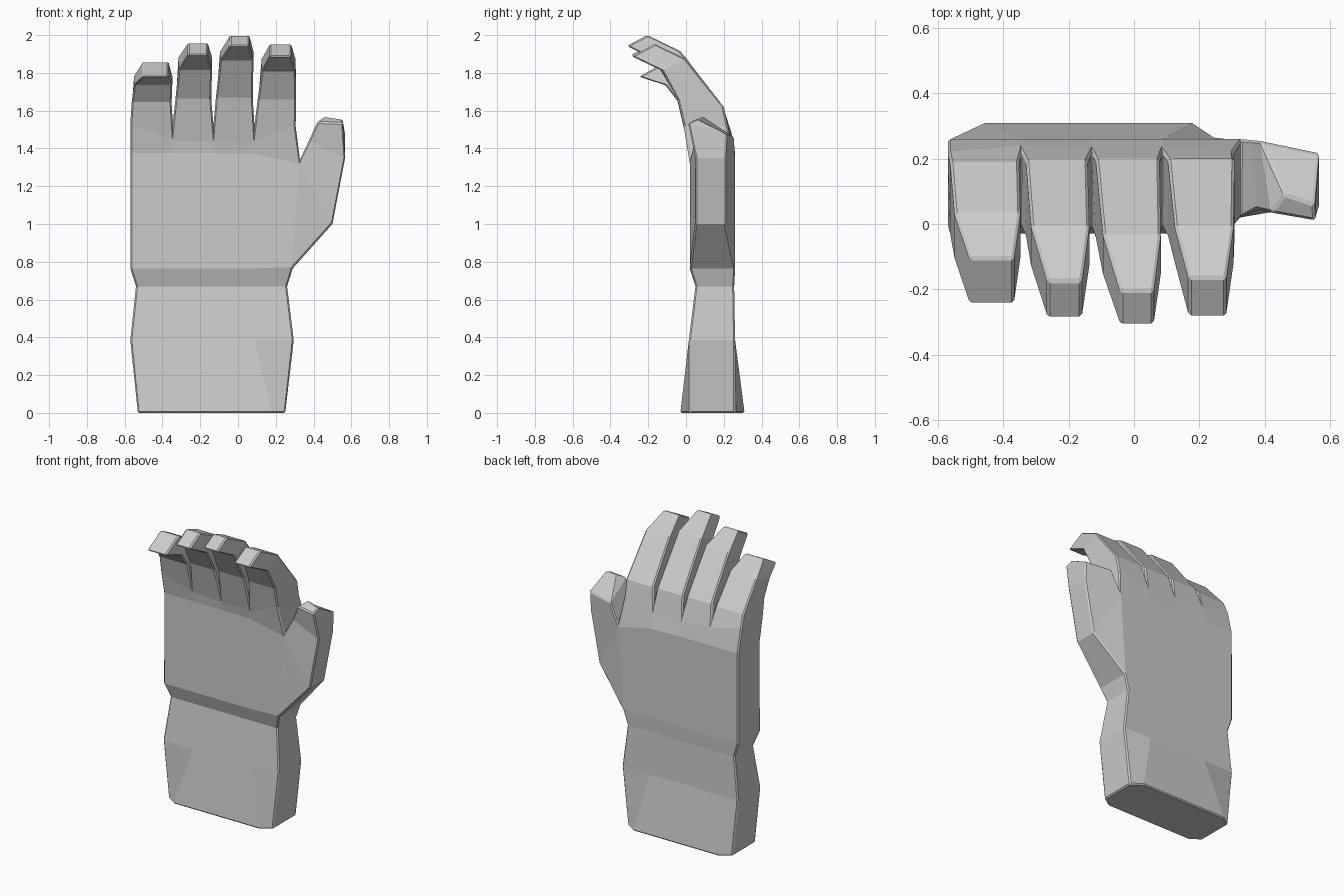
import bpy, bmesh

if "Cube" in bpy.data.objects:
    bpy.data.objects.remove(bpy.data.objects["Cube"])

bm = bmesh.new()


def face(points):
    bm.faces.new([bm.verts.new(p) for p in points])


def loft(loops, cap=True, skip=()):
    """Skin closed loops of points; skip holds (row, side) quads left open."""
    for r, (a, b) in enumerate(zip(loops, loops[1:])):
        n = len(a)
        for i in range(n):
            if (r, i) not in skip:
                j = (i + 1) % n
                face([a[i], a[j], b[j], b[i]])
    if cap:
        face(loops[-1])


def section(xs, front, back, zs):
    """Ten-point arm section: five columns on the palm side, five on the back."""
    f = [(x, y, z) for x, y, z in zip(xs, front, zs)]
    b = [(x, y, z) for x, y, z in zip(xs, back, zs)]
    return f + b[::-1]


# forearm, wrist and palm
MID = (-0.345, -0.13, 0.087)
rows = [
    section((-.53, -.46, -.13, .18, .25), (.02, -.03, -.03, -.03, .02),
            (.26, .31, .31, .31, .26), (0,) * 5),
    section((-.57, *MID, .295), (.015,) * 5, (.26,) * 5, (.385,) * 5),
    section((-.54, *MID, .26), (.05,) * 5, (.255,) * 5, (.67,) * 5),
    section((-.57, *MID, .29), (.02,) * 5, (.26,) * 5, (.765,) * 5),
    section((-.57, *MID, .328), (.02,) * 5, (.26,) * 5,
            (1.375, 1.375, 1.375, 1.37, 1.34)),
    section((-.57, *MID, .305), (-.012,) * 5, (.222,) * 5,
            (1.53, 1.535, 1.525, 1.52, 1.52)),
]
loft(rows, cap=False, skip={(3, 4)})
face(rows[0])

# fingers: x pairs at three joints, then (y, z) on palm and back at each joint
fingers = [
    (((-.563, -.352), (-.55, -.348), (-.503, -.368)),
     ((-.04, 1.645), (-.11, 1.735), (-.248, 1.78)),
     ((.19, 1.61), (.035, 1.785), (-.105, 1.86))),
    (((-.331, -.142), (-.315, -.137), (-.265, -.16)),
     ((-.045, 1.665), (-.135, 1.815), (-.29, 1.895)),
     ((.197, 1.62), (-.005, 1.885), (-.175, 1.96))),
    (((-.117, .078), (-.095, .082), (-.042, .06)),
     ((-.05, 1.67), (-.16, 1.865), (-.312, 1.943)),
     ((.2, 1.62), (-.03, 1.915), (-.205, 2.0))),
    (((.104, .308), (.125, .305), (.168, .282)),
     ((-.045, 1.66), (-.125, 1.81), (-.287, 1.888)),
     ((.2, 1.62), (-.005, 1.875), (-.165, 1.953))),
]
knuckles = rows[-1]
for k, (xs, palm, back) in enumerate(fingers):
    loops = [[knuckles[k], knuckles[k + 1], knuckles[8 - k], knuckles[9 - k]]]
    for (x0, x1), (fy, fz), (by, bz) in zip(xs, palm, back):
        loops.append([(x0, fy, fz), (x1, fy, fz), (x1, by, bz), (x0, by, bz)])
    loft(loops)

# thumb: outer front, inner front, inner back, outer back
top_f, top_b = rows[4][4], rows[4][5]
nail_in, nail_out = (.385, .255, 1.46), (.567, .217, 1.475)
loft([
    [rows[3][4], top_f, top_b, rows[3][5]],
    [(.5, .05, 1.0), top_f, top_b, (.5, .21, 1.0)],
    [(.567, .05, 1.35), (.375, .045, 1.44), (.36, .258, 1.4), (.567, .21, 1.35)],
    [(.555, .01, 1.535), (.42, .035, 1.54), nail_in, nail_out],
    [(.553, .06, 1.555), (.46, .09, 1.57), nail_in, nail_out],
])

# weld the parts into one skin
bmesh.ops.remove_doubles(bm, verts=bm.verts, dist=0.0005)
bmesh.ops.recalc_face_normals(bm, faces=bm.faces)
mesh = bpy.data.meshes.new("hand")
bm.to_mesh(mesh)
bm.free()
hand = bpy.data.objects.new("hand", mesh)
bpy.context.collection.objects.link(hand)

# narrow chamfer on the sharp edges
bevel = hand.modifiers.new("edge_chamfer", 'BEVEL')
bevel.width = 0.008
bevel.segments = 1
bevel.limit_method = 'ANGLE'
bevel.angle_limit = 0.8
